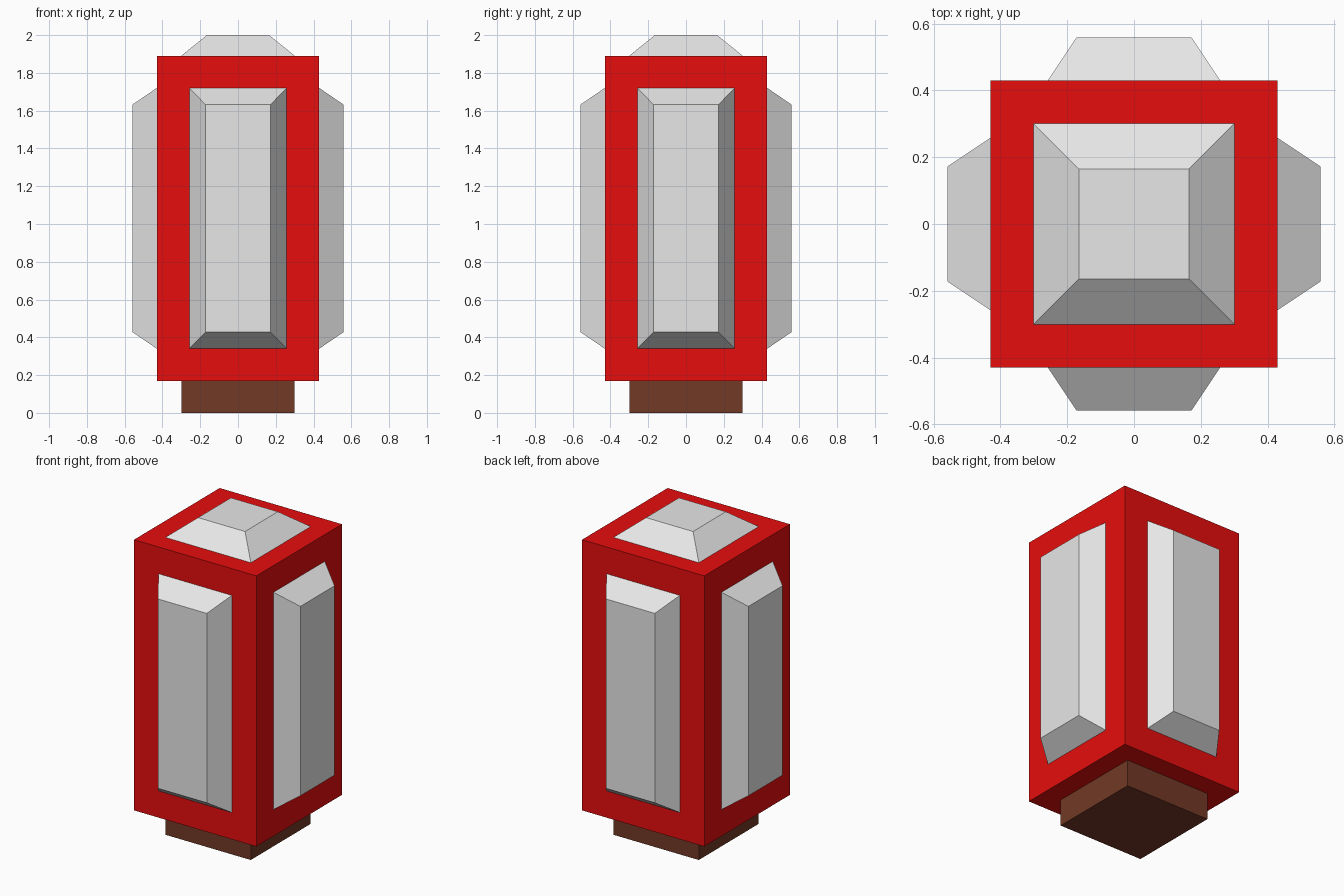
import bpy
import bmesh
from math import pi
from mathutils import Matrix, Vector

cube = bpy.data.objects.get("Cube")
if cube:
    bpy.data.objects.remove(cube, do_unlink=True)


def material(name, rgb):
    mat = bpy.data.materials.new(name)
    mat.use_nodes = True
    mat.diffuse_color = (*rgb, 1)
    mat.node_tree.nodes["Principled BSDF"].inputs["Base Color"].default_value = (*rgb, 1)
    return mat


red = material("red", (0.8, 0.004, 0.004))
grey = material("light grey", (0.8, 0.8, 0.8))
brown = material("brown", (0.17, 0.041, 0.019))


def add_object(name, bm, mat):
    bmesh.ops.recalc_face_normals(bm, faces=bm.faces)
    mesh = bpy.data.meshes.new(name)
    bm.to_mesh(mesh)
    bm.free()
    mesh.materials.append(mat)
    obj = bpy.data.objects.new(name, mesh)
    bpy.context.collection.objects.link(obj)
    return obj


def block(name, half, bottom, top, mat):
    bm = bmesh.new()
    bmesh.ops.create_cube(bm, size=1)
    bmesh.ops.scale(bm, vec=(2 * half, 2 * half, top - bottom), verts=bm.verts)
    bmesh.ops.translate(bm, vec=(0, 0, (top + bottom) / 2), verts=bm.verts)
    return add_object(name, bm, mat)


def panel(name, base, face, height, matrix):
    """Bevelled pane rising along local z, sunk a little into the body."""
    bm = bmesh.new()
    sink = 0.02
    rings = []
    for (hx, hy), z in ((base, -sink), (base, 0), (face, height)):
        rings.append([bm.verts.new((sx * hx, sy * hy, z))
                      for sx, sy in ((-1, -1), (1, -1), (1, 1), (-1, 1))])
    for low, high in zip(rings, rings[1:]):
        for i in range(4):
            j = (i + 1) % 4
            bm.faces.new((low[i], low[j], high[j], high[i]))
    bm.faces.new(rings[0][::-1])
    bm.faces.new(rings[-1])
    bm.transform(matrix)
    return add_object(name, bm, grey)


# Foot and main body
block("base", 0.30, 0, 0.18, brown)
block("body", 0.43, 0.17, 1.89, red)

# Bevelled panes on the four sides
centre = Matrix.Translation(Vector((0, 0, 1.03)))
outward = Matrix.Translation(Vector((0, 0, 0.43)))
for i, side in enumerate(("front", "left", "back", "right")):
    turn = Matrix.Rotation(i * pi / 2, 4, "Z") @ Matrix.Rotation(pi / 2, 4, "X")
    panel(side + "_pane", (0.258, 0.69), (0.172, 0.602), 0.129, centre @ turn @ outward)

# Bevelled pane on top
panel("top_pane", (0.301, 0.301), (0.165, 0.165), 0.11,
      Matrix.Translation(Vector((0, 0, 1.89))))
